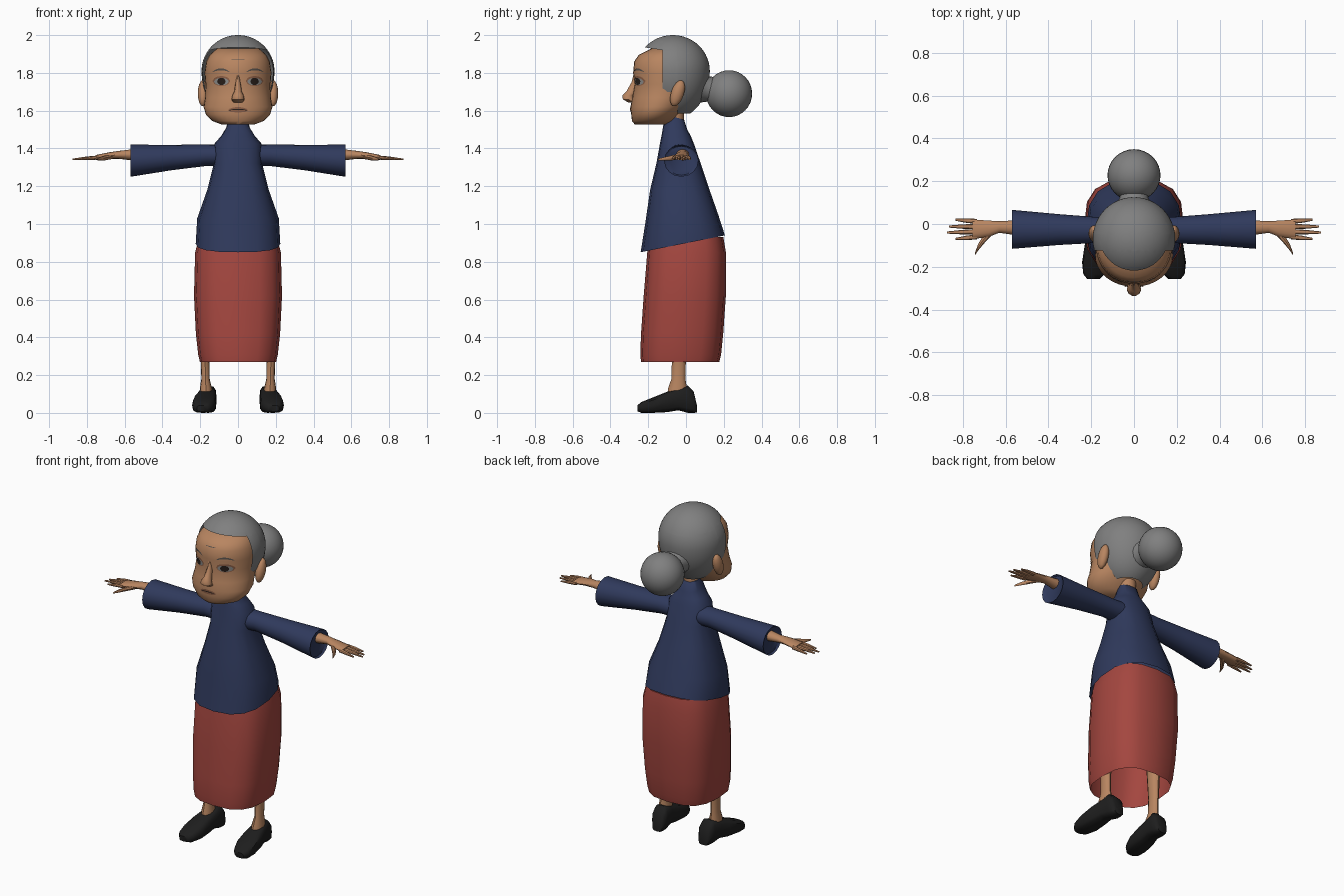
import bpy, bmesh, math
from mathutils import Vector, Matrix

if "Cube" in bpy.data.objects:
    bpy.data.objects.remove(bpy.data.objects["Cube"])


def material(name, col):
    m = bpy.data.materials.new(name)
    m.diffuse_color = (*col, 1)
    m.use_nodes = True
    m.node_tree.nodes["Principled BSDF"].inputs["Base Color"].default_value = m.diffuse_color
    return m


SKIN = material("skin", (0.48, 0.235, 0.118))
LIP = material("lip", (0.30, 0.13, 0.07))
HAIR = material("grey_hair", (0.215, 0.215, 0.215))
NAVY = material("navy_cloth", (0.029, 0.042, 0.108))
RED = material("red_cloth", (0.37, 0.062, 0.05))
BLACK = material("black_leather", (0.013, 0.013, 0.013))
EYE = material("eye_grey", (0.30, 0.30, 0.29))
DARK = material("dark_brown", (0.022, 0.014, 0.011))
BROW = material("brow_grey", (0.09, 0.075, 0.065))
X, Y, Z = Vector((1, 0, 0)), Vector((0, 1, 0)), Vector((0, 0, 1))


def finish(name, bm, mat, angle=40):
    bmesh.ops.recalc_face_normals(bm, faces=bm.faces[:])
    me = bpy.data.meshes.new(name)
    bm.to_mesh(me)
    bm.free()
    me.materials.append(mat)
    ob = bpy.data.objects.new(name, me)
    bpy.context.collection.objects.link(ob)
    bpy.ops.object.select_all(action='DESELECT')
    ob.select_set(True)
    bpy.context.view_layer.objects.active = ob
    bpy.ops.object.shade_smooth_by_angle(angle=math.radians(angle))
    return ob


def ring(c, u, v, n=16, p=2.0):
    """Superellipse around c with half axes u and v."""
    pts = []
    for i in range(n):
        a = 2 * math.pi * i / n
        cu, sv = math.cos(a), math.sin(a)
        pts.append(Vector(c) + u * math.copysign(abs(cu) ** (2 / p), cu)
                   + v * math.copysign(abs(sv) ** (2 / p), sv))
    return pts


def loft(name, rings, mat, start=True, end=True, angle=40):
    bm = bmesh.new()
    vs = [[bm.verts.new(p) for p in r] for r in rings]
    n = len(vs[0])
    for a, b in zip(vs, vs[1:]):
        for i in range(n):
            bm.faces.new((a[i], a[(i + 1) % n], b[(i + 1) % n], b[i]))
    if start:
        bm.faces.new(vs[0])
    if end:
        bm.faces.new(vs[-1])
    return finish(name, bm, mat, angle)


def stack(name, rows, mat, n=16, p=2.0, **kw):
    """Vertical loft; rows are (z, half width, y front, y back, tilt)."""
    return loft(name, [ring((0, (f + b) / 2, z), X * w, Y * (b - f) / 2 + Z * t * (b - f) / 2, n, p)
                       for z, w, f, b, t in rows], mat, **kw)


def along_x(name, rows, mat, s, n=12, **kw):
    """Sideways loft; rows are (x, y, z, half depth, half height)."""
    return loft(name, [ring((s * x, y, z), Y * hy, Z * hz, n) for x, y, z, hy, hz in rows], mat, **kw)


def ball(name, c, r, mat, tilt=0.0, seg=32):
    bm = bmesh.new()
    bmesh.ops.create_uvsphere(bm, u_segments=seg, v_segments=seg // 2, radius=1)
    bm.transform(Matrix.Translation(c) @ Matrix.Rotation(tilt, 4, 'X') @ Matrix.Diagonal((*r, 1)))
    return finish(name, bm, mat)


# Skirt, open at the bottom
stack("skirt", [(0.93, 0.205, -0.19, 0.198, 0), (0.85, 0.227, -0.205, 0.211, 0),
                (0.62, 0.233, -0.224, 0.211, 0), (0.42, 0.223, -0.238, 0.197, 0),
                (0.31, 0.211, -0.242, 0.186, 0), (0.27, 0.202, -0.238, 0.176, 0)],
      RED, p=2.8, start=True, end=False, angle=60)

# Tunic with slanted hem and stand-up collar
stack("tunic", [(1.565, 0.05, -0.10, -0.01, -0.3), (1.51, 0.062, -0.12, 0.008, -0.2),
                (1.465, 0.09, -0.13, 0.026, 0), (1.425, 0.125, -0.138, 0.042, 0),
                (1.32, 0.128, -0.157, 0.078, 0), (1.18, 0.163, -0.19, 0.125, 0),
                (1.03, 0.216, -0.214, 0.172, 0.08), (0.895, 0.224, -0.24, 0.206, 0.2)],
      NAVY, p=2.5, start=True, end=False, angle=60)

# Head
FACE = [(1.528, 0.09, -0.272, -0.10, 0), (1.545, 0.135, -0.286, -0.07, 0),
        (1.58, 0.17, -0.29, -0.04, 0), (1.62, 0.182, -0.294, 0.0, 0),
        (1.67, 0.174, -0.284, 0.03, 0), (1.74, 0.172, -0.272, 0.06, 0),
        (1.80, 0.177, -0.28, 0.06, 0), (1.86, 0.168, -0.274, 0.05, 0),
        (1.895, 0.15, -0.25, 0.03, 0), (1.93, 0.11, -0.18, 0.0, 0)]
stack("head", FACE, SKIN, n=32, angle=50)
stack("neck", [(1.50, 0.05, -0.11, -0.01, 0), (1.60, 0.048, -0.11, -0.01, 0)], SKIN)


def face_y(x, z):
    for a, b in zip(FACE, FACE[1:]):
        if a[0] <= z <= b[0]:
            k = (z - a[0]) / (b[0] - a[0])
            w, f, bk = (a[i] + (b[i] - a[i]) * k for i in (1, 2, 3))
            return (f + bk) / 2 - (bk - f) / 2 * math.sqrt(max(0, 1 - (x / w) ** 2))


def patch(name, cx, cz, hw, hh, mat, arch=0.0, off=0.003):
    """Lens-shaped plate that follows the face."""
    bm = bmesh.new()
    cols = []
    for i in range(13):
        t = -1 + i / 6
        e = max(math.sqrt(1 - t * t), 0.05)
        x = cx + t * hw
        col = []
        for j in (-1, 0, 1):
            z = cz + arch * (1 - t * t) + j * hh * e
            col.append(bm.verts.new((x, face_y(x, z) - off, z)))
        cols.append(col)
    for a, b in zip(cols, cols[1:]):
        for j in (0, 1):
            bm.faces.new((a[j], b[j], b[j + 1], a[j + 1]))
    ob = finish(name, bm, mat)
    if ob.data.polygons[0].normal.y > 0:
        ob.data.flip_normals()


# Nose
loft("nose", [ring((0, y + 0.03, z), X * w, Y * 0.03, 10) for z, y, w in
              [(1.80, -0.277, 0.010), (1.75, -0.290, 0.014), (1.70, -0.318, 0.020),
               (1.68, -0.338, 0.030), (1.66, -0.336, 0.034), (1.642, -0.305, 0.026)]], SKIN, angle=50)

# Mouth and forehead creases
patch("lips", 0, 1.602, 0.052, 0.014, LIP, arch=0.003)
patch("mouth_line", 0, 1.602, 0.048, 0.003, DARK, arch=0.005, off=0.005)
patch("forehead_crease", 0, 1.872, 0.035, 0.002, BROW)

for s, side in ((1, "left"), (-1, "right")):
    # Eyes, brows and ears
    patch(side + "_lid", s * 0.088, 1.757, 0.046, 0.026, LIP, off=0.002)
    patch(side + "_eye", s * 0.088, 1.754, 0.039, 0.019, EYE, off=0.004)
    patch(side + "_iris", s * 0.088, 1.755, 0.022, 0.019, DARK, off=0.006)
    patch(side + "_brow", s * 0.09, 1.805, 0.045, 0.005, BROW, arch=0.014)
    ball(side + "_ear", (s * 0.186, -0.045, 1.692), (0.027, 0.034, 0.072), SKIN, tilt=-0.32, seg=16)

    # Sleeve with a recessed cuff
    along_x(side + "_sleeve", [(0.03, -0.035, 1.365, 0.075, 0.058), (0.17, -0.028, 1.364, 0.06, 0.057),
                               (0.35, -0.026, 1.352, 0.072, 0.067), (0.57, -0.025, 1.335, 0.091, 0.085),
                               (0.56, -0.025, 1.335, 0.082, 0.077)], NAVY, s, n=16, angle=50)

    # Hand
    along_x(side + "_palm", [(0.54, -0.018, 1.366, 0.036, 0.032), (0.63, -0.014, 1.366, 0.027, 0.021),
                             (0.68, -0.022, 1.362, 0.038, 0.018), (0.755, -0.025, 1.352, 0.046, 0.013)],
            SKIN, s)
    for i, (y0, x1, y1) in enumerate([(0.012, 0.835, 0.020), (-0.012, 0.865, -0.012),
                                      (-0.036, 0.875, -0.040), (-0.060, 0.835, -0.070)]):
        along_x(f"{side}_finger_{i + 1}", [(0.735, y0, 1.352, 0.012, 0.011),
                                           (0.5 * (0.735 + x1), (y0 + y1) / 2, 1.348, 0.0105, 0.009),
                                           (x1, y1, 1.342, 0.005, 0.004)], SKIN, s, n=8)
    along_x(side + "_thumb", [(0.665, -0.03, 1.358, 0.022, 0.014), (0.705, -0.075, 1.35, 0.02, 0.013),
                              (0.73, -0.11, 1.345, 0.015, 0.01), (0.745, -0.143, 1.342, 0.005, 0.005)],
            SKIN, s, n=8)

    # Leg, flaring forward at the ankle
    loft(side + "_leg", [ring((s * x, y, z), X * w, Y * d, 12) for z, x, y, w, d in
                         [(0.55, 0.165, -0.03, 0.04, 0.05), (0.27, 0.174, -0.038, 0.023, 0.037),
                          (0.18, 0.172, -0.04, 0.022, 0.037), (0.13, 0.17, -0.045, 0.032, 0.05),
                          (0.07, 0.17, -0.045, 0.034, 0.055)]], SKIN)

    # Shoe: sections are (y, x, half width, bottom, top)
    loft(side + "_shoe", [ring((s * x, y, (lo + hi) / 2), X * w, Z * (hi - lo) / 2, 12, 3.2)
                          for y, x, w, lo, hi in
                          [(-0.258, 0.19, 0.028, 0.008, 0.04), (-0.235, 0.187, 0.05, 0.0, 0.058),
                           (-0.18, 0.18, 0.063, 0.0, 0.08), (-0.10, 0.173, 0.058, 0.004, 0.112),
                           (-0.04, 0.166, 0.05, 0.014, 0.128), (0.01, 0.16, 0.047, 0.0, 0.145),
                           (0.04, 0.158, 0.044, 0.0, 0.115), (0.058, 0.157, 0.03, 0.002, 0.04)]],
         BLACK, angle=45)

# Hair cap: a ball lengthened below its middle, cut along the hairline
bm = bmesh.new()
bmesh.ops.create_uvsphere(bm, u_segments=48, v_segments=32, radius=1)
for v in bm.verts:
    v.co = Vector((v.co.x * 0.193, v.co.y * 0.196 - 0.07, 1.81 + v.co.z * (0.19 if v.co.z > 0 else 0.255)))
hairline = Vector((0, -0.12, 1.92)), Vector((0, 0.15, 1)).normalized()
cuts = [((0, -0.125, 0), (0, 1, 0.1 * 0)), hairline, ((0, 0, 1.70), (0, 0, 1)), ((0, -0.045, 0), (0, 1, 0)),
        ((0, 0, 1.585), (0, 0, 1))]
for co, no in cuts:
    bmesh.ops.bisect_plane(bm, geom=bm.verts[:] + bm.edges[:] + bm.faces[:], plane_co=co, plane_no=no)
gone = []
for f in bm.faces:
    c = f.calc_center_median()
    below = (c - hairline[0]).dot(hairline[1]) < 0
    if (c.y < -0.125 and below) or (c.y < -0.045 and c.z < 1.70) or c.z < 1.585:
        gone.append(f)
bmesh.ops.delete(bm, geom=gone, context='FACES')
finish("hair_cap", bm, HAIR)

# Bun and the gathered hair leading to it
ball("hair_bun", (0, 0.228, 1.69), (0.124, 0.122, 0.124), HAIR)
loft("hair_gather", [ring((0, y, z), X * r, Z * r, 20) for y, z, r in
                     [(0.03, 1.74, 0.11), (0.09, 1.73, 0.085), (0.125, 1.715, 0.066), (0.18, 1.70, 0.075)]], HAIR)
